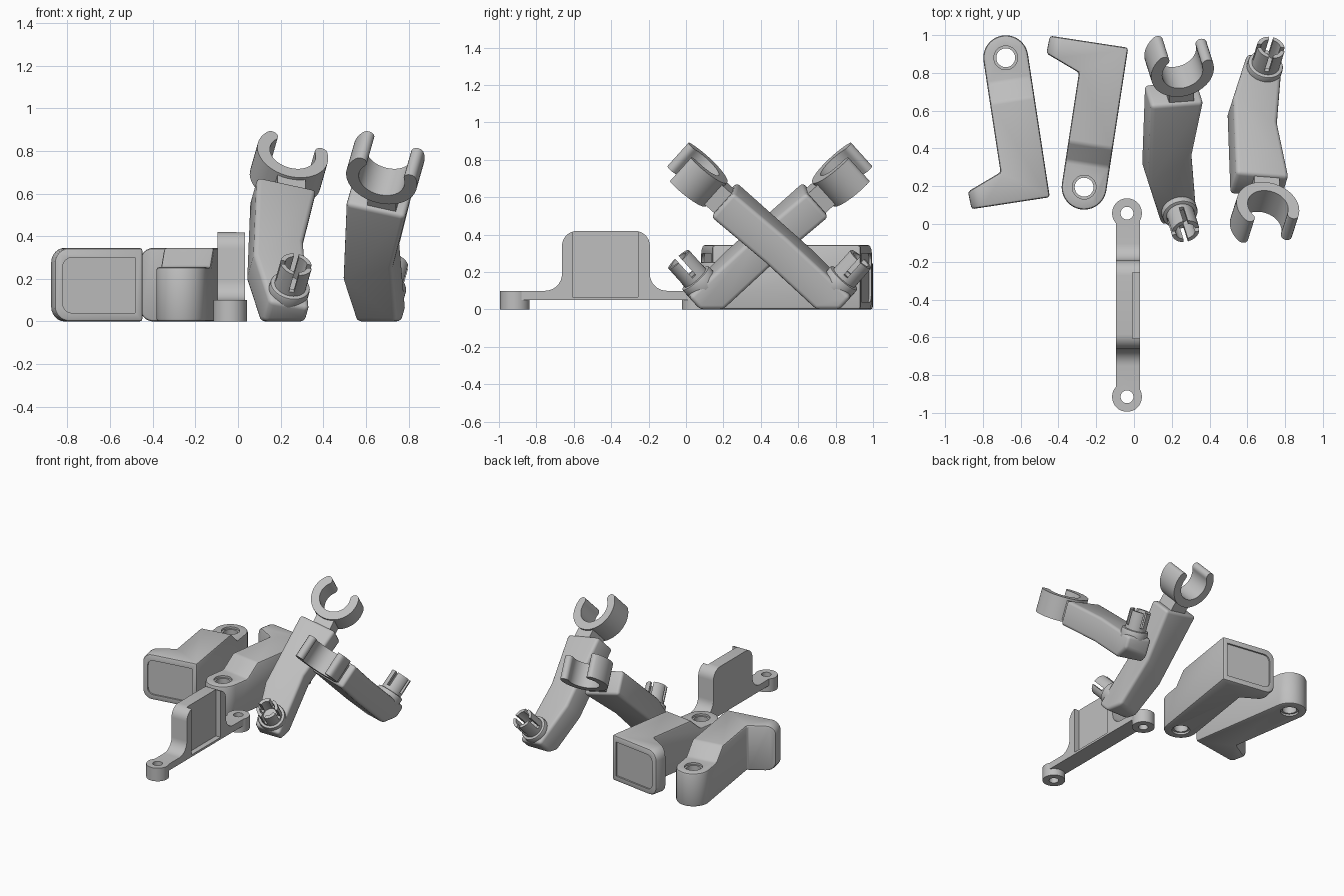
import bpy, bmesh
from math import sin, cos, radians
from mathutils import Matrix, Vector

cube = bpy.data.objects.get("Cube")
if cube:
    bpy.data.objects.remove(cube, do_unlink=True)

grey = bpy.data.materials.new("plain_grey")
grey.use_nodes = True
GREY = (0.52, 0.52, 0.52, 1)
grey.diffuse_color = GREY
grey.node_tree.nodes["Principled BSDF"].inputs["Base Color"].default_value = GREY


def arc(cx, cy, r, a0, a1, n=12):
    steps = [radians(a0 + (a1 - a0) * i / n) for i in range(n + 1)]
    return [(cx + r * cos(a), cy + r * sin(a)) for a in steps]


def add_object(name, bm):
    bmesh.ops.recalc_face_normals(bm, faces=bm.faces)
    mesh = bpy.data.meshes.new(name)
    bm.to_mesh(mesh)
    bm.free()
    mesh.materials.append(grey)
    ob = bpy.data.objects.new(name, mesh)
    bpy.context.scene.collection.objects.link(ob)
    return ob


def prism_bm(pts, z0, z1, matrix=None):
    bm = bmesh.new()
    base = bm.faces.new([bm.verts.new((x, y, z0)) for x, y in pts])
    top = bmesh.ops.extrude_face_region(bm, geom=[base])["geom"]
    verts = [v for v in top if isinstance(v, bmesh.types.BMVert)]
    bmesh.ops.translate(bm, verts=verts, vec=(0, 0, z1 - z0))
    if matrix:
        bm.transform(matrix)
    return bm


def prism(name, pts, z0, z1, matrix=None):
    return add_object(name, prism_bm(pts, z0, z1, matrix))


def disc(name, x, y, r, z0, z1):
    return prism(name, arc(x, y, r, 0, 348.75, 31), z0, z1)


def rect(x0, y0, x1, y1):
    return [(x0, y0), (x1, y0), (x1, y1), (x0, y1)]


def bake(ob):
    bpy.context.view_layer.update()
    dg = bpy.context.evaluated_depsgraph_get()
    mesh = bpy.data.meshes.new_from_object(ob.evaluated_get(dg))
    ob.modifiers.clear()
    ob.data = mesh


def soften(ob, width, segments=3):
    mod = ob.modifiers.new("soft_edges", "BEVEL")
    mod.width, mod.segments = width, segments
    mod.limit_method, mod.angle_limit = "ANGLE", radians(32)
    bake(ob)


def carve(ob, *cutters):
    for cutter in cutters:
        cutter.hide_render = True
        mod = ob.modifiers.new("cut", "BOOLEAN")
        mod.operation, mod.solver, mod.object = "DIFFERENCE", "EXACT", cutter
        bake(ob)
        bpy.data.objects.remove(cutter, do_unlink=True)


def mirrored_copy(ob, name, dx, y_sum):
    twin = ob.copy()
    twin.name = name
    twin.data = ob.data.copy()
    twin.data.transform(Matrix.Translation((dx, y_sum, 0)) @ Matrix.Diagonal((1, -1, 1, 1)))
    twin.data.flip_normals()
    bpy.context.scene.collection.objects.link(twin)


# Flat arm: round hole end, ramp up to a tall body with a side tab
outline = arc(0, 0, 0.119, 0, 180, 20)
outline += [(-0.119, -0.595), (-0.305, -0.67), (-0.3, -0.765), (0.119, -0.765)]
bm = prism_bm(outline, 0, 0.345)
tab_edges = [e for e in bm.edges if all(v.co.x < -0.29 for v in e.verts)
             and abs(e.verts[0].co.z - e.verts[1].co.z) < 0.01]
bmesh.ops.bevel(bm, geom=tab_edges, offset=0.07, segments=6, profile=0.5,
                affect="EDGES", clamp_overlap=True)
flat_arm = add_object("flat_arm_front", bm)
# side-on frame for the ramp cutter: y, z, x
SIDE = Matrix(((0, 0, 1, 0), (1, 0, 0, 0), (0, 1, 0, 0), (0, 0, 0, 1)))
carve(flat_arm, prism("ramp_cutter",
                      [(0.3, 0.255), (-0.125, 0.255), (-0.225, 0.345),
                       (-0.225, 0.5), (0.3, 0.5)], -0.4, 0.4, SIDE))
soften(flat_arm, 0.014, 2)
# front-on frame for the recessed end panel: x, z, -y
FRONT = Matrix(((1, 0, 0, 0), (0, 0, -1, 0), (0, 1, 0, 0), (0, 0, 0, 1)))
panel = arc(-0.217, 0.255, 0.045, 90, 180, 6) + arc(-0.217, 0.085, 0.045, 180, 270, 6)
panel += [(0.082, 0.04), (0.082, 0.3)]
carve(flat_arm,
      prism("panel_cutter", panel, 0.753, 0.9, FRONT),
      disc("hole_cutter", 0, 0, 0.05, -0.1, 0.5),
      disc("top_rim_cutter", 0, 0, 0.063, 0.24, 0.5),
      disc("bottom_rim_cutter", 0, 0, 0.063, -0.1, 0.015))
flat_arm.data.transform(Matrix.Translation((-0.679, 0.88, 0)) @ Matrix.Rotation(radians(8.7), 4, "Z"))
mirrored_copy(flat_arm, "flat_arm_back", 0.415, 1.075)

# Leaning arm frame: across, down the arm, out of its upper face
lean, roll = radians(42), radians(12)
across, along, out = Vector((1, 0, 0)), Vector((0, cos(lean), -sin(lean))), Vector((0, sin(lean), cos(lean)))
W = across * cos(roll) - out * sin(roll)
N = out * cos(roll) + across * sin(roll)
ARM = Matrix((W, along, N)).transposed().to_4x4()
ARM.translation = (0.69, 0.255, 0.656)
THICK = 0.18

# Leaning arm body, trimmed flat at the ground
bm = prism_bm([(-0.15, -0.005), (0.135, 0.02), (0.072, 0.4), (0.1, 0.86),
               (-0.09, 0.86), (-0.165, 0.54)], -THICK, 0, ARM)
cut = bmesh.ops.bisect_plane(bm, geom=bm.verts[:] + bm.edges[:] + bm.faces[:],
                             plane_co=(0, 0, 0), plane_no=(0, 0, 1), clear_inner=True)
bmesh.ops.holes_fill(bm, edges=[e for e in cut["geom_cut"] if isinstance(e, bmesh.types.BMEdge)])
body = add_object("leaning_arm_body", bm)
soften(body, 0.022)

# Open clip with rounded tips, and its neck
cx, cy, r_out, r_in = 0.02, -0.21, 0.17, 0.11
a0, a1 = -14, 224
mid, tip = (r_out + r_in) / 2, (r_out - r_in) / 2
ends = [(cx + mid * cos(radians(a)), cy + mid * sin(radians(a))) for a in (a0, a1)]
ring = arc(cx, cy, r_out, a0, a1, 36)
ring += arc(*ends[1], tip, a1, a1 + 180, 8)[1:-1]
ring += arc(cx, cy, r_in, a1, a0, 36)
ring += arc(*ends[0], tip, a0 + 180, a0 + 360, 8)[1:-1]
clip = prism("clip", ring, -THICK + 0.005, -0.003, ARM)
neck = prism("clip_neck", rect(-0.05, -0.075, 0.085, 0.04), -THICK + 0.02, -0.018, ARM)

# Slotted hollow peg on a collar
px, py = 0.0, 0.765
collar = disc("peg_collar", px, py, 0.095, -0.04, 0.035)
soften(collar, 0.008, 2)
peg = disc("slotted_peg", px, py, 0.075, 0, 0.17)
carve(peg, disc("bore_cutter", px, py, 0.053, 0.04, 0.3),
      prism("slot_cutter", rect(px - 0.1, py - 0.012, px + 0.1, py + 0.012), 0.06, 0.3),
      prism("slot_cutter", rect(px - 0.012, py - 0.1, px + 0.012, py + 0.1), 0.06, 0.3))
for ob in (collar, peg):
    ob.data.transform(ARM)
for ob in (body, clip, neck, collar, peg):
    mirrored_copy(ob, "inner_" + ob.name, -0.452, 0.896)

# Upright bracket: plate, filleted wall, recess open at the top
MID, HX = -0.428, -0.037
half = [(0.49, 0.05), (0.49, 0.1)]
half += arc(0.325, 0.19, 0.09, 270, 180, 8) + arc(0.155, 0.34, 0.08, 0, 90, 8)
profile = [(MID + y, z) for y, z in half] + [(MID - y, z) for y, z in reversed(half)]
bracket = prism("bracket_wall", profile, -0.096, 0.033, SIDE)
carve(bracket, prism("recess_cutter", rect(MID - 0.178, 0.066, MID + 0.172, 0.6), -0.007, 0.2, SIDE))
for side, y in (("front", -0.915), ("back", 0.057)):
    foot = disc("bracket_foot_" + side, HX, y, 0.079, 0, 0.1)
    for ob in (bracket, foot):
        carve(ob, disc("hole_cutter", HX, y, 0.034, -0.1, 0.3))

# Smooth the curved surfaces, keep edges crisp
bpy.ops.object.select_all(action="DESELECT")
for ob in bpy.context.scene.objects:
    if ob.type == "MESH":
        ob.select_set(True)
        bpy.context.view_layer.objects.active = ob
bpy.ops.object.shade_smooth_by_angle(angle=radians(32))
